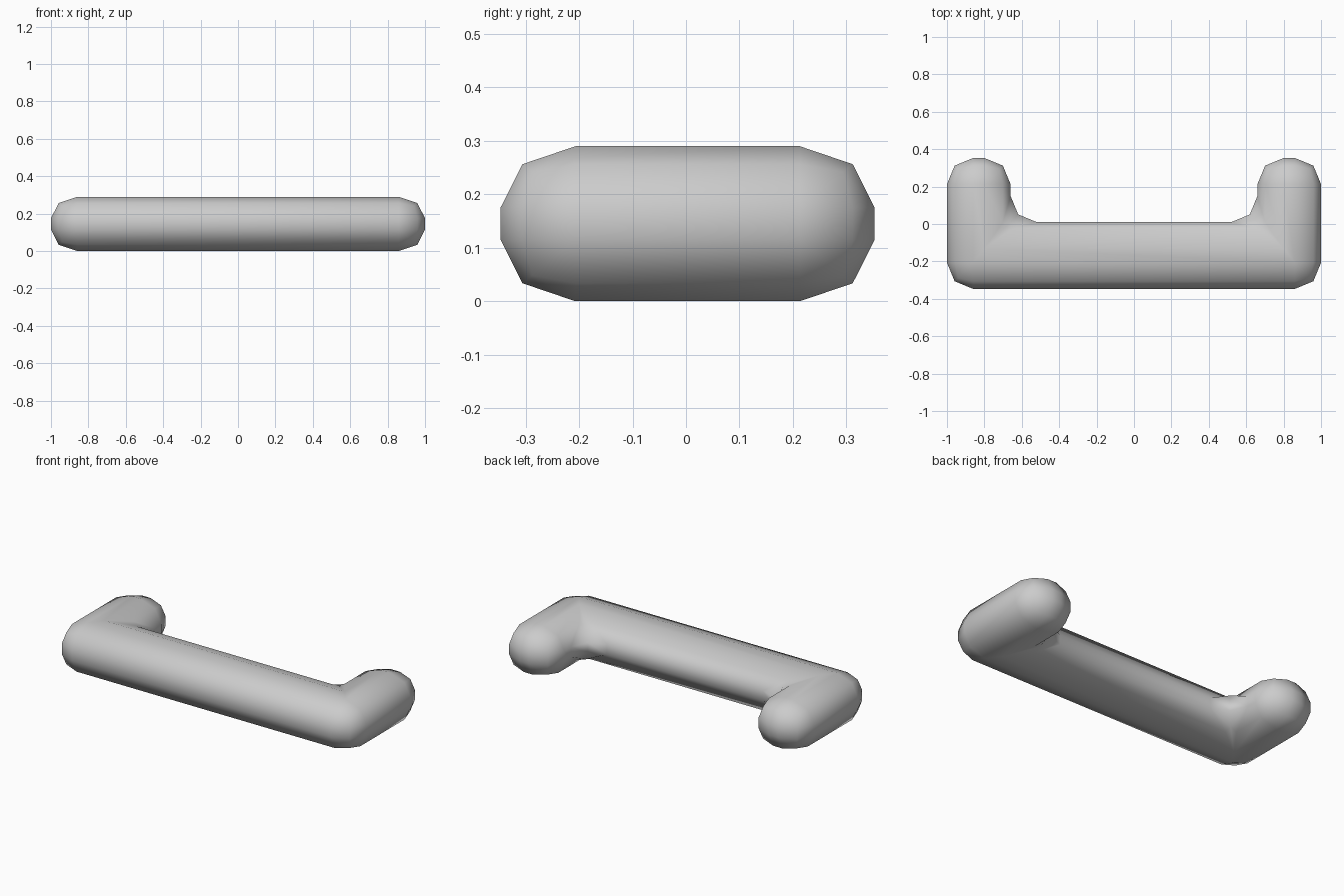
import bpy, bmesh

if "Cube" in bpy.data.objects:
    bpy.data.objects.remove(bpy.data.objects["Cube"])

# U-shaped handle outline, seen from above
half = [(0.66, 0.01), (0.66, 0.353), (1.0, 0.353), (1.0, -0.347)]
outline = half + [(-x, y) for x, y in reversed(half)]
HEIGHT, SQUASH, ROUND = 0.29, 0.82, 0.14

# Extrude the outline upwards
bm = bmesh.new()
base = bm.faces.new([bm.verts.new((x, y, 0)) for x, y in outline])
ext = bmesh.ops.extrude_face_region(bm, geom=[base])
top = [g for g in ext["geom"] if isinstance(g, bmesh.types.BMVert)]
bmesh.ops.translate(bm, verts=top, vec=(0, 0, HEIGHT / SQUASH))
bmesh.ops.recalc_face_normals(bm, faces=bm.faces[:])
for f in bm.faces:
    f.smooth = True
mesh = bpy.data.meshes.new("handle")
bm.to_mesh(mesh)
bm.free()

handle = bpy.data.objects.new("handle", mesh)
bpy.context.collection.objects.link(handle)

# Two-step rounding on every edge, then flatten slightly in height
bevel = handle.modifiers.new("rounding", 'BEVEL')
bevel.width = ROUND
bevel.segments = 2
bevel.limit_method = 'NONE'
handle.scale.z = SQUASH
